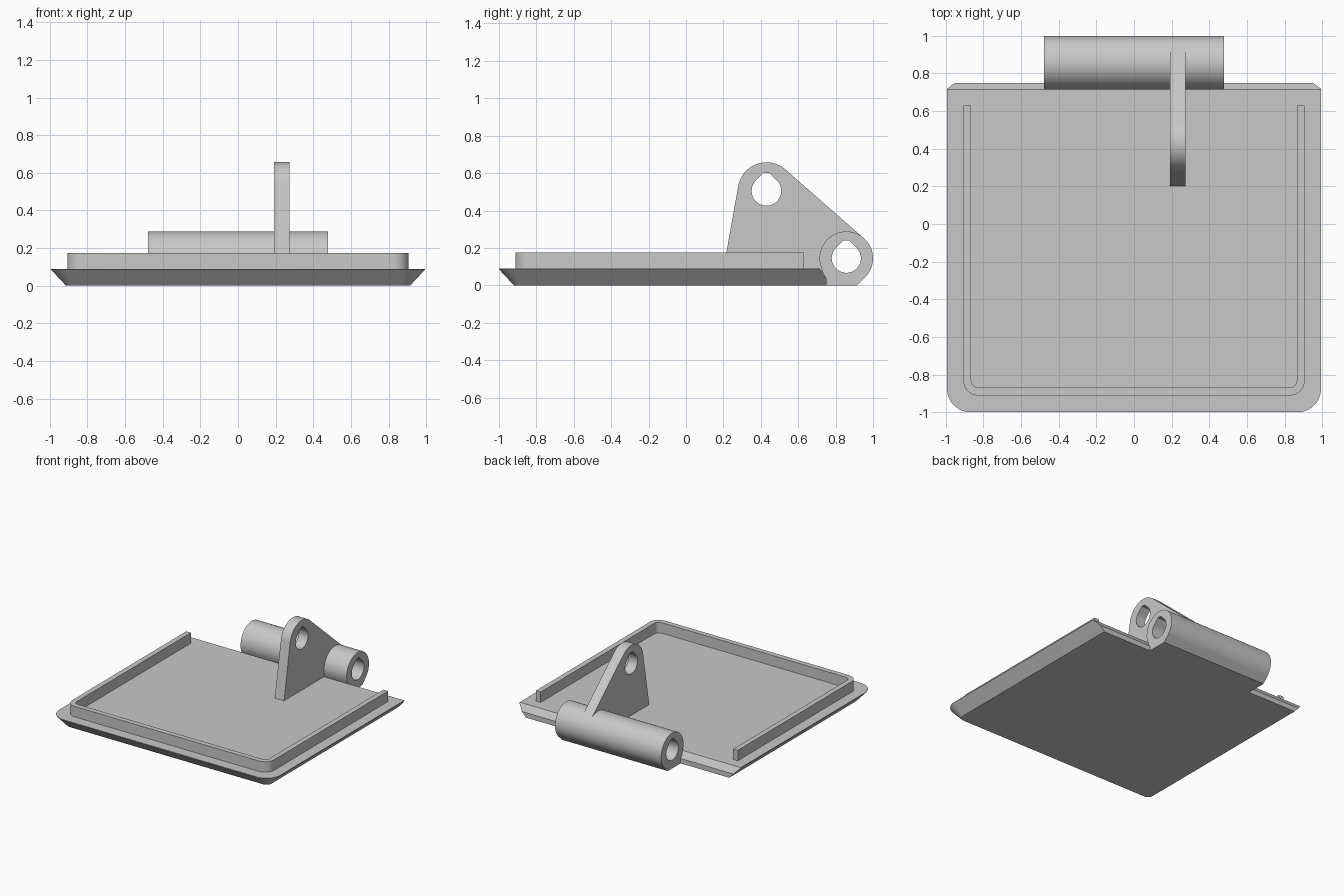
import bpy, bmesh
from math import cos, sin, radians, sqrt
from mathutils import Matrix

if "Cube" in bpy.data.objects:
    bpy.data.objects.remove(bpy.data.objects["Cube"])

grey = bpy.data.materials.new("plain grey")
grey.use_nodes = True
grey.diffuse_color = (0.58, 0.58, 0.58, 1)
grey.node_tree.nodes["Principled BSDF"].inputs["Base Color"].default_value = (0.58, 0.58, 0.58, 1)


def finish(name, mesh):
    """Link a mesh, give it the material and shade it smooth with sharp edges."""
    mesh.materials.clear()
    mesh.materials.append(grey)
    ob = bpy.data.objects.new(name, mesh)
    bpy.context.collection.objects.link(ob)
    bpy.ops.object.select_all(action='DESELECT')
    ob.select_set(True)
    bpy.context.view_layer.objects.active = ob
    bpy.ops.object.shade_smooth_by_angle(angle=radians(25))
    return ob


def arc(c, r, start, end, n=32):
    """Points on an arc, angles in degrees."""
    angles = [radians(start + (end - start) * i / n) for i in range(n + 1)]
    return [(c[0] + r * cos(a), c[1] + r * sin(a)) for a in angles]


def extrude(name, outlines, low, high, along_x=False):
    """Extrude outlines (the first is the outside, the rest holes) along z or x."""
    cu = bpy.data.curves.new(name, 'CURVE')
    cu.dimensions, cu.fill_mode = '2D', 'BOTH'
    cu.extrude = (high - low) / 2
    for pts in outlines:
        sp = cu.splines.new('POLY')
        sp.points.add(len(pts) - 1)
        for p, (u, v) in zip(sp.points, pts):
            p.co = (u, v, 0, 1)
        sp.use_cyclic_u = True
    tmp = bpy.data.objects.new(name + "_outline", cu)
    mesh = bpy.data.meshes.new_from_object(tmp)
    bpy.data.objects.remove(tmp)
    bpy.data.curves.remove(cu)
    mesh.transform(Matrix.Translation((0, 0, (low + high) / 2)))
    if along_x:  # profile is drawn in y, z
        mesh.transform(Matrix(((0, 0, 1, 0), (1, 0, 0, 0), (0, 1, 0, 0), (0, 0, 0, 1))))
    bm = bmesh.new()
    bm.from_mesh(mesh)
    bmesh.ops.remove_doubles(bm, verts=bm.verts, dist=0.0002)
    bmesh.ops.recalc_face_normals(bm, faces=bm.faces)
    bm.to_mesh(mesh)
    bm.free()
    return finish(name, mesh)


def front_corners(half, front, r):
    """The two rounded front corners, from left to right of the outline."""
    return (arc((-half + r, front + r), r, 180, 270, 12)
            + arc((half - r, front + r), r, 270, 360, 12))


def hole(c, r):
    """Round hole with a 45 degree roof cut flat at the top."""
    top = r * 1.22
    w = r * sqrt(2) - top
    return arc(c, r, 135, 405, 48) + [(c[0] + w, c[1] + top), (c[0] - w, c[1] + top)]


# Lid plate: flared sides, rounded front corners, back trimmed and chamfered
TOP, BACK = 0.09, 0.75
bm = bmesh.new()
rings = []
for z, inset in ((0, 0.08), (TOP - 0.004, 0), (TOP, 0)):
    half = 0.994 - inset
    outline = front_corners(half, -1 + inset, 0.125 - inset)
    outline += [(half, 0.9), (-half, 0.9)]
    rings.append([bm.verts.new((x, y, z)) for x, y in outline])
for a, b in zip(rings, rings[1:]):
    for i in range(len(a)):
        j = (i + 1) % len(a)
        bm.faces.new((a[i], a[j], b[j], b[i]))
bm.faces.new(rings[0][::-1])
bm.faces.new(rings[-1])
for point, normal in (((0, BACK, 0), (0, 1, 0)), ((0, 0.715, TOP), (0, 0.05, 0.035))):
    cut = bmesh.ops.bisect_plane(bm, geom=bm.verts[:] + bm.edges[:] + bm.faces[:],
                                 plane_co=point, plane_no=normal, clear_outer=True)
    bmesh.ops.holes_fill(bm, edges=[e for e in bm.edges if e.is_boundary], sides=0)
bmesh.ops.recalc_face_normals(bm, faces=bm.faces)
plate = bpy.data.meshes.new("lid_plate")
bm.to_mesh(plate)
bm.free()
finish("lid_plate", plate)

# Raised rim on three sides
outer = [(-0.907, 0.63)] + front_corners(0.907, -0.912, 0.08) + [(0.907, 0.63)]
inner = [(-0.865, 0.63)] + front_corners(0.865, -0.87, 0.038) + [(0.865, 0.63)]
extrude("rim", [outer + inner[::-1]], TOP - 0.01, 0.175)

# Hinge barrel with a flat foot joined to the plate
pivot, pivot_r = (0.857, 0.145), 0.143
foot = [(0.735, 0), (0.914, 0)]
barrel = foot + arc(pivot, pivot_r, -45, 200, 64) + [(0.735, 0.06)]
extrude("hinge_barrel", [barrel, hole(pivot, 0.078)], -0.477, 0.477, True)

# Lever arm with an eye at the top, bored at both pivots
eye, eye_r = (0.43, 0.505), 0.153
arm = [(0.19, 0.03), (0.88, 0.03)]
arm += arc(pivot, pivot_r - 0.001, -45, 50) + arc(eye, eye_r, 50, 170)
extrude("lever_arm", [arm, hole(eye, 0.079), hole(pivot, 0.078)], 0.19, 0.273, True)
